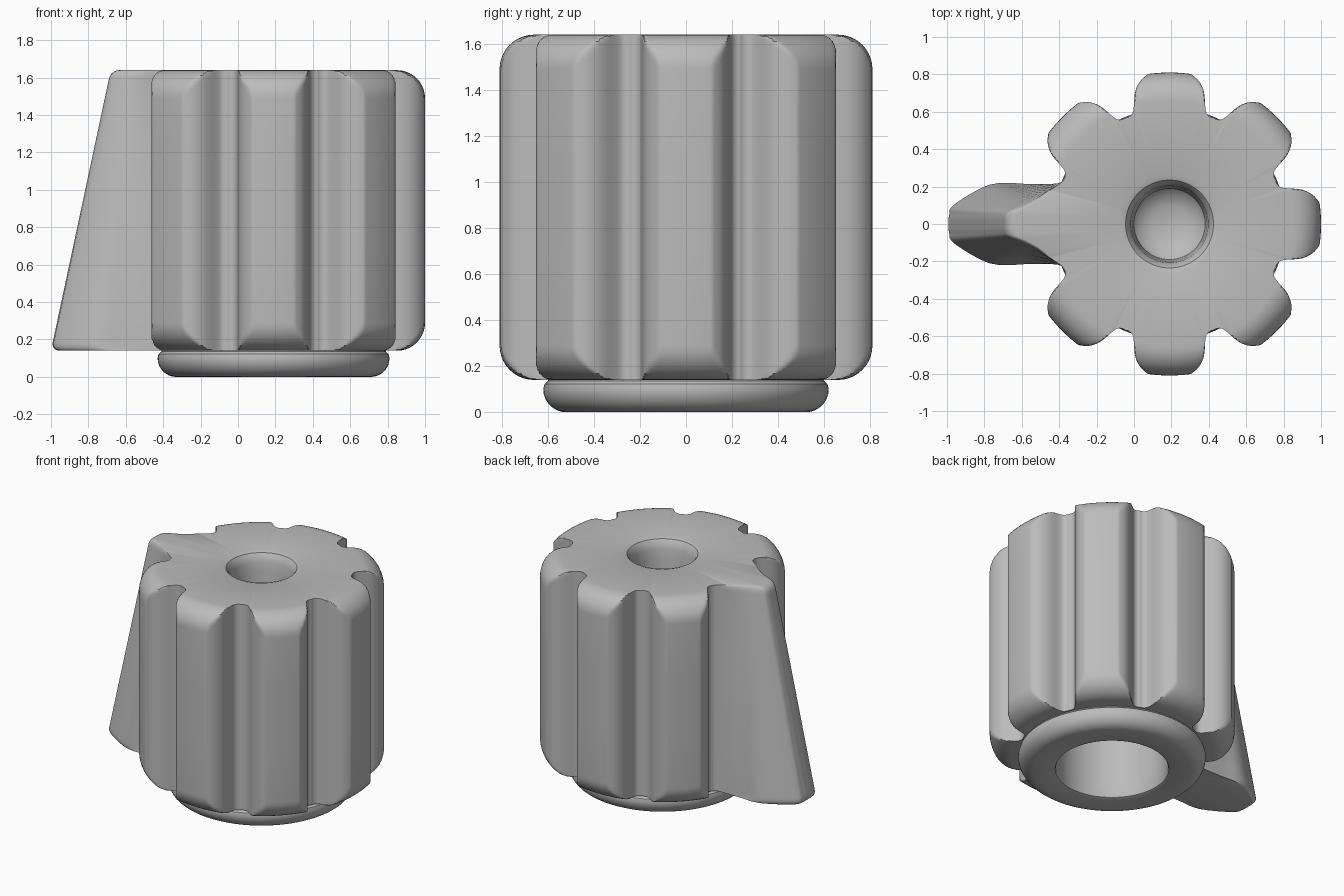
import bpy, bmesh, math
from mathutils import Vector

cube = bpy.data.objects.get("Cube")
if cube:
    bpy.data.objects.remove(cube)

CX = 0.19                       # knob axis offset, the pointer fills the other side
Z0, Z1 = 0.14, 1.64             # knob body bottom and top
R_OUT = 0.81
LOBES = 8

grey = bpy.data.materials.new("plain grey")
grey.use_nodes = True
grey.diffuse_color = (0.5, 0.5, 0.5, 1)
grey.node_tree.nodes["Principled BSDF"].inputs["Base Color"].default_value = (0.5, 0.5, 0.5, 1)

# Half outlines (outward, sideways) from the tip to the valley
LOBE = [(.81, 0), (.81, .09), (.79, .13), (.755, .163), (.70, .185), (.61, .193), (.58, .208), (.568, .235)]
FIN_LOW = [(1.19, 0), (1.187, .05), (1.16, .105), (.97, .212), (.80, .214), (.63, .215), (.59, .22), (.568, .235)]
FIN_TOP = [(.87, 0), (.868, .04), (.85, .07), (.78, .10), (.71, .135), (.64, .185), (.60, .208), (.568, .235)]


def smooth_half(pts, steps=4):
    """Interpolating curve through a half outline, mirrored at the tip."""
    p = [Vector(q) for q in pts]
    p = [Vector((p[1].x, -p[1].y))] + p + [p[-1] + Vector((.012, .03))]
    out = []
    for i in range(1, len(p) - 2):
        a, b, c, d = p[i - 1:i + 3]
        for s in range(steps):
            t = s / steps
            out.append(.5 * (2 * b + (c - a) * t + (2 * a - 5 * b + 4 * c - d) * t * t
                             + (3 * b - a - 3 * c + d) * t ** 3))
    return out + [p[-2]]


def full(half):
    """Mirror a half outline; the last valley point belongs to the next lobe."""
    left = [Vector((q.x, -q.y)) for q in reversed(half[1:])]
    return left + half[:-1]


lobe, fin_low, fin_top = (full(smooth_half(h)) for h in (LOBE, FIN_LOW, FIN_TOP))


def turn(p, k):
    a = 2 * math.pi * k / LOBES
    return Vector((p.x * math.cos(a) - p.y * math.sin(a), p.x * math.sin(a) + p.y * math.cos(a)))


ANGLES = [math.atan2(q.y, q.x) for k in range(LOBES) for q in (turn(p, k) for p in lobe)]


def circle(r, z, angles=ANGLES):
    return [(CX + r * math.cos(a), r * math.sin(a), z) for a in angles]


def body_ring(z):
    """Lobed section, limited by a rounded drum, with the tapered pointer at the back."""
    cap, rad = R_OUT, .15
    edge = min(z - Z0, Z1 - z)
    if edge < rad:
        cap = R_OUT - rad + math.sqrt(max(0, rad ** 2 - (rad - edge) ** 2))
    t = (z - Z0) / (Z1 - Z0)
    soft = .045
    trim = soft - math.sqrt(max(0, soft ** 2 - (soft - edge) ** 2)) if edge < soft else 0
    ring = []
    for k in range(LOBES):
        for i, p in enumerate(lobe):
            if k == LOBES // 2:
                q = fin_low[i].lerp(fin_top[i], t)
                q.x -= trim * min(1, max(0, (q.x - .6) / .2))
            else:
                q = p * min(1, cap / p.length)
            q = turn(q, k)
            ring.append((CX + q.x, q.y, z))
    return ring


def loft(name, rings, closed=False, angle=35):
    """Skin equal-sized rings; ends are filled unless the strip closes on itself."""
    bm = bmesh.new()
    vr = [[bm.verts.new(c) for c in ring] for ring in rings]
    n = len(vr[0])
    pairs = list(zip(vr, vr[1:])) + ([(vr[-1], vr[0])] if closed else [])
    for a, b in pairs:
        for i in range(n):
            j = (i + 1) % n
            bm.faces.new((a[i], a[j], b[j], b[i]))
    if not closed:
        bm.faces.new(vr[0])
        bm.faces.new(vr[-1])
    bmesh.ops.recalc_face_normals(bm, faces=bm.faces)
    me = bpy.data.meshes.new(name)
    bm.to_mesh(me)
    bm.free()
    ob = bpy.data.objects.new(name, me)
    bpy.context.collection.objects.link(ob)
    me.materials.append(grey)
    bpy.ops.object.select_all(action='DESELECT')
    ob.select_set(True)
    bpy.context.view_layer.objects.active = ob
    bpy.ops.object.shade_smooth_by_angle(angle=math.radians(angle))
    return ob


# Fluted knob body: dimple, top, sides, underside and shaft bore in one skin
STEPS = 10
curve = [.15 * (1 - math.cos(math.pi / 2 * i / STEPS)) for i in range(STEPS + 1)]
levels = [Z1 - c for c in curve] + [1.1, .7] + [Z0 + c for c in reversed(curve)]
dimple = [(.02, 1.29), (.10, 1.30), (.16, 1.325), (.19, 1.36), (.20, 1.5),
          (.207, 1.57), (.217, 1.605), (.235, 1.63), (.265, 1.64)]
bore = [(.5, Z0), (.37, Z0), (.37, 1.0)]
loft("knob_body",
     [circle(r, z) for r, z in dimple]
     + [body_ring(z) for z in levels]
     + [circle(r, z) for r, z in bore])

# Rounded collar under the body
ARC = [math.pi / 2 * i / 8 for i in range(9)]
collar = [(.37, .145), (.37, .02), (.376, .006), (.39, 0)]
collar += [(.52 + .1 * math.sin(a), .1 - .1 * math.cos(a)) for a in ARC]
collar += [(.615, .122), (.60, .135), (.60, .145)]
even = [2 * math.pi * i / 96 for i in range(96)]
loft("base_collar", [circle(r, z, even) for r, z in collar], closed=True)
